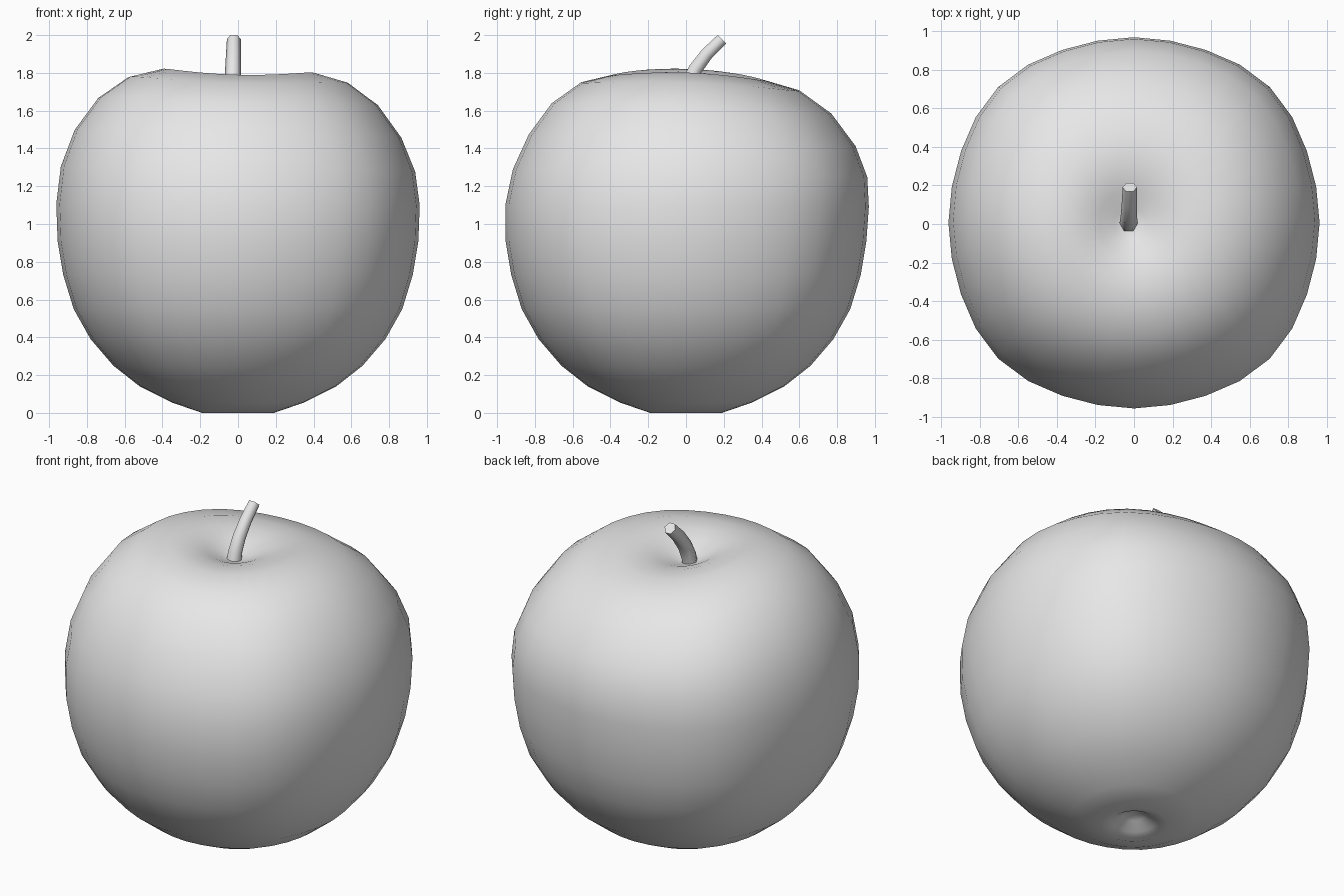
import bpy, bmesh, math
from mathutils import Vector

cube = bpy.data.objects.get("Cube")
if cube:
    bpy.data.objects.remove(cube, do_unlink=True)

grey = bpy.data.materials.new("plain grey")
grey.use_nodes = True
grey.diffuse_color = (0.8, 0.8, 0.8, 1)
grey.node_tree.nodes["Principled BSDF"].inputs["Base Color"].default_value = (0.8, 0.8, 0.8, 1)


def skin(name, rings, start=None, end=None, angle=180):
    """Bridge rings of points into a closed, smooth-shaded skin."""
    bm = bmesh.new()
    loops = [[bm.verts.new(p) for p in ring] for ring in rings]
    count = len(loops[0])
    for low, high in zip(loops, loops[1:]):
        for i in range(count):
            j = (i + 1) % count
            bm.faces.new((low[i], low[j], high[j], high[i]))
    # Close each end with a fan to a pole, or a flat cap
    for loop, pole in ((loops[0], start), (loops[-1], end)):
        if pole is None:
            bm.faces.new(loop)
        else:
            tip = bm.verts.new(pole)
            for i in range(count):
                bm.faces.new((loop[i], loop[(i + 1) % count], tip))
    bmesh.ops.recalc_face_normals(bm, faces=bm.faces)
    mesh = bpy.data.meshes.new(name)
    bm.to_mesh(mesh)
    bm.free()
    mesh.materials.append(grey)
    obj = bpy.data.objects.new(name, mesh)
    bpy.context.collection.objects.link(obj)
    bpy.ops.object.select_all(action="DESELECT")
    obj.select_set(True)
    bpy.context.view_layer.objects.active = obj
    bpy.ops.object.shade_smooth_by_angle(angle=math.radians(angle))
    return obj


def ease(value):
    t = min(max(value, 0), 1)
    return t * t * (3 - 2 * t)


# Fruit: radius and height, from the lower dimple up to the stem hollow
profile = [(.06, .06), (.12, .02), (.19, 0), (.35, .055), (.52, .14), (.66, .25),
           (.78, .39), (.87, .55), (.925, .73), (.955, .91), (.962, 1.1),
           (.938, 1.28), (.865, 1.46), (.74, 1.63), (.58, 1.745), (.4, 1.793),
           (.27, 1.785), (.17, 1.755), (.08, 1.715)]


def fruit_ring(radius, height, sides=32):
    ring = []
    upper = ease((height - .95) / .6)
    for i in range(sides):
        a = math.tau * i / sides
        # Slightly squared plan, uneven shoulders, top leaning to the back
        r = radius * (1 + .035 * ease(radius) * math.sin(2 * a) ** 4)
        x, y = r * math.cos(a), r * math.sin(a)
        lift = .018 * math.cos(2 * a) * ease(radius / .4) - .0375 * y - .025 * x
        ring.append((x - .02 * upper * (1 - ease(radius / .4)),
                     y + .04 * upper * radius, height + upper * lift))
    return ring


skin("fruit", [fruit_ring(r, z) for r, z in profile],
     start=(0, 0, .08), end=(-.02, 0, 1.69))

# Stem: tapered six-sided tube bending towards the back
path = [Vector(p) for p in ((-.028, 0, 1.68), (-.028, .012, 1.74), (-.026, .05, 1.82),
                            (-.024, .11, 1.9), (-.022, .19, 1.978))]
stem_rings = []
for k, centre in enumerate(path):
    along = (path[min(k + 1, 4)] - path[max(k - 1, 0)]).normalized()
    side = Vector((1, 0, 0))
    across = along.cross(side).normalized()
    radius = .048 - .0028 * k
    stem_rings.append([centre + radius * (side * math.cos(a) + across * math.sin(a))
                       for a in (math.tau * i / 6 for i in range(6))])
skin("stem", stem_rings, angle=65)
